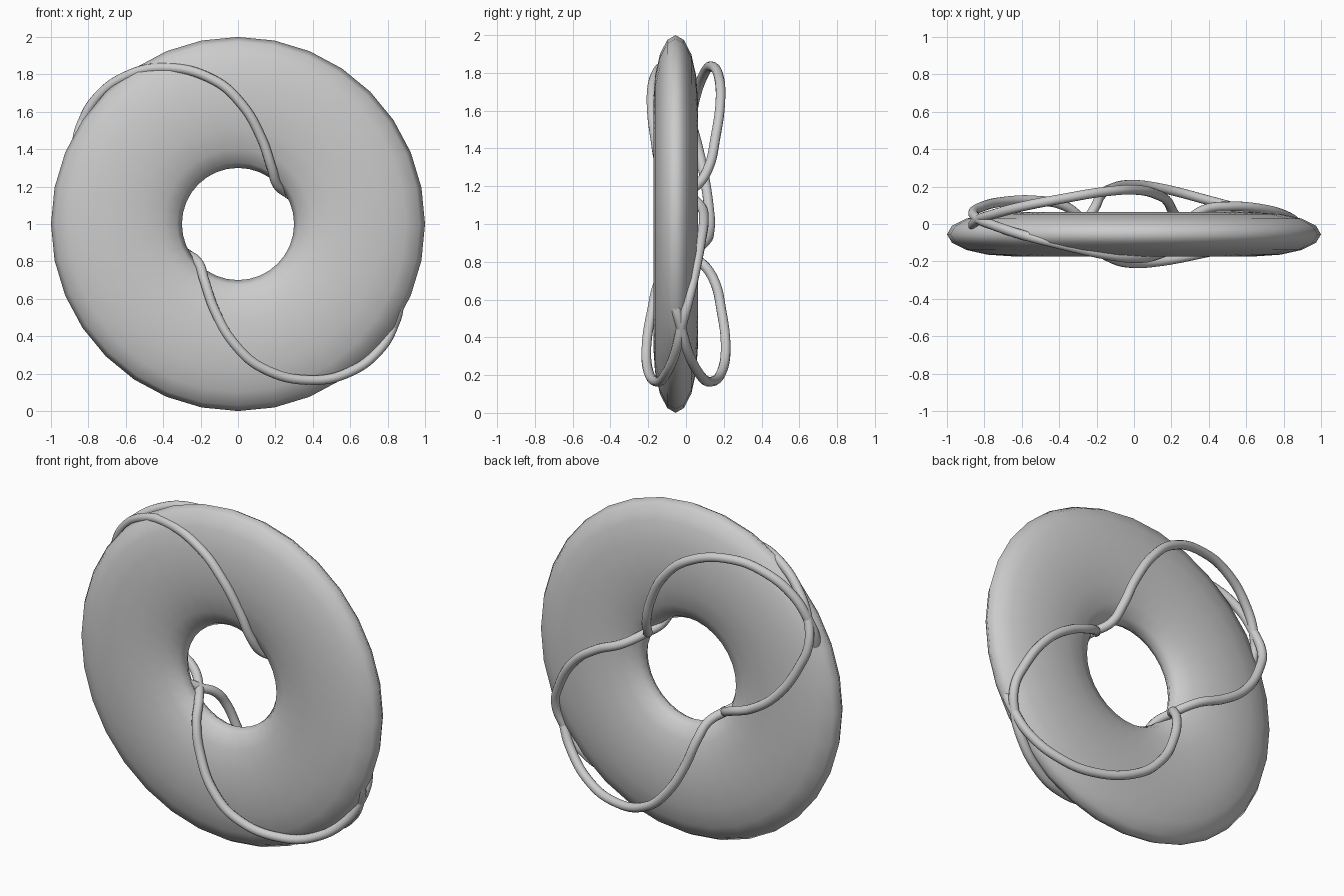
import bpy
import math

cube = bpy.data.objects.get("Cube")
if cube:
    bpy.data.objects.remove(cube, do_unlink=True)

grey = bpy.data.materials.new("plain grey")
grey.use_nodes = True
grey.diffuse_color = (0.6, 0.6, 0.6, 1)
grey.node_tree.nodes["Principled BSDF"].inputs["Base Color"].default_value = (0.6, 0.6, 0.6, 1)

# Flattened ring standing upright
bpy.ops.mesh.primitive_torus_add(major_segments=32, minor_segments=16,
                                 major_radius=0.65, minor_radius=0.35,
                                 location=(0, -0.055, 1),
                                 rotation=(math.pi / 2, 0, 0))
ring = bpy.context.object
ring.name = "flattened_ring"
ring.scale.z = 0.118 / 0.35
bpy.ops.object.transform_apply(location=False, rotation=True, scale=True)
bpy.ops.object.shade_smooth()
ring.data.materials.append(grey)

# Half of one looping cord (x, depth, height from centre): the long arc over
# one face, then the short arc back over the other face
HALF_LOOP = [
    (0.265, 0, 0.165), (0.21, -0.07, 0.21), (0.18, -0.125, 0.3),
    (0.125, -0.16, 0.46), (0.02, -0.182, 0.64), (-0.13, -0.172, 0.77),
    (-0.4, -0.12, 0.835), (-0.6, -0.075, 0.79), (-0.75, -0.03, 0.68),
    (-0.83, 0, 0.55), (-0.86, 0.035, 0.42), (-0.82, 0.065, 0.29),
    (-0.69, 0.1, 0.09), (-0.53, 0.11, -0.03), (-0.37, 0.085, -0.1),
]


def place(x, depth, height, half, side):
    """Turn the second half around the ring axis, mirror by side, add the slight tilt."""
    if half:
        x, height = -x, -height
        if depth < 0:
            depth *= 1.15
    return x, side * depth - 0.03 * x, 1 + height


def cord(name, side):
    curve = bpy.data.curves.new(name, "CURVE")
    curve.dimensions = "3D"
    curve.bevel_depth = 0.026
    curve.bevel_resolution = 4
    curve.resolution_u = 8
    spline = curve.splines.new("BEZIER")
    points = [place(*p, half, side) for half in (0, 1) for p in HALF_LOOP]
    spline.bezier_points.add(len(points) - 1)
    for knot, co in zip(spline.bezier_points, points):
        knot.co = co
        knot.handle_left_type = knot.handle_right_type = "AUTO"
    spline.use_cyclic_u = True
    curve.materials.append(grey)
    obj = bpy.data.objects.new(name, curve)
    bpy.context.collection.objects.link(obj)
    bpy.ops.object.select_all(action="DESELECT")
    obj.select_set(True)
    bpy.context.view_layer.objects.active = obj
    bpy.ops.object.convert(target="MESH")
    bpy.ops.object.shade_smooth()


# Two mirrored cords wound around the ring
cord("front_cord", 1)
cord("back_cord", -1)
